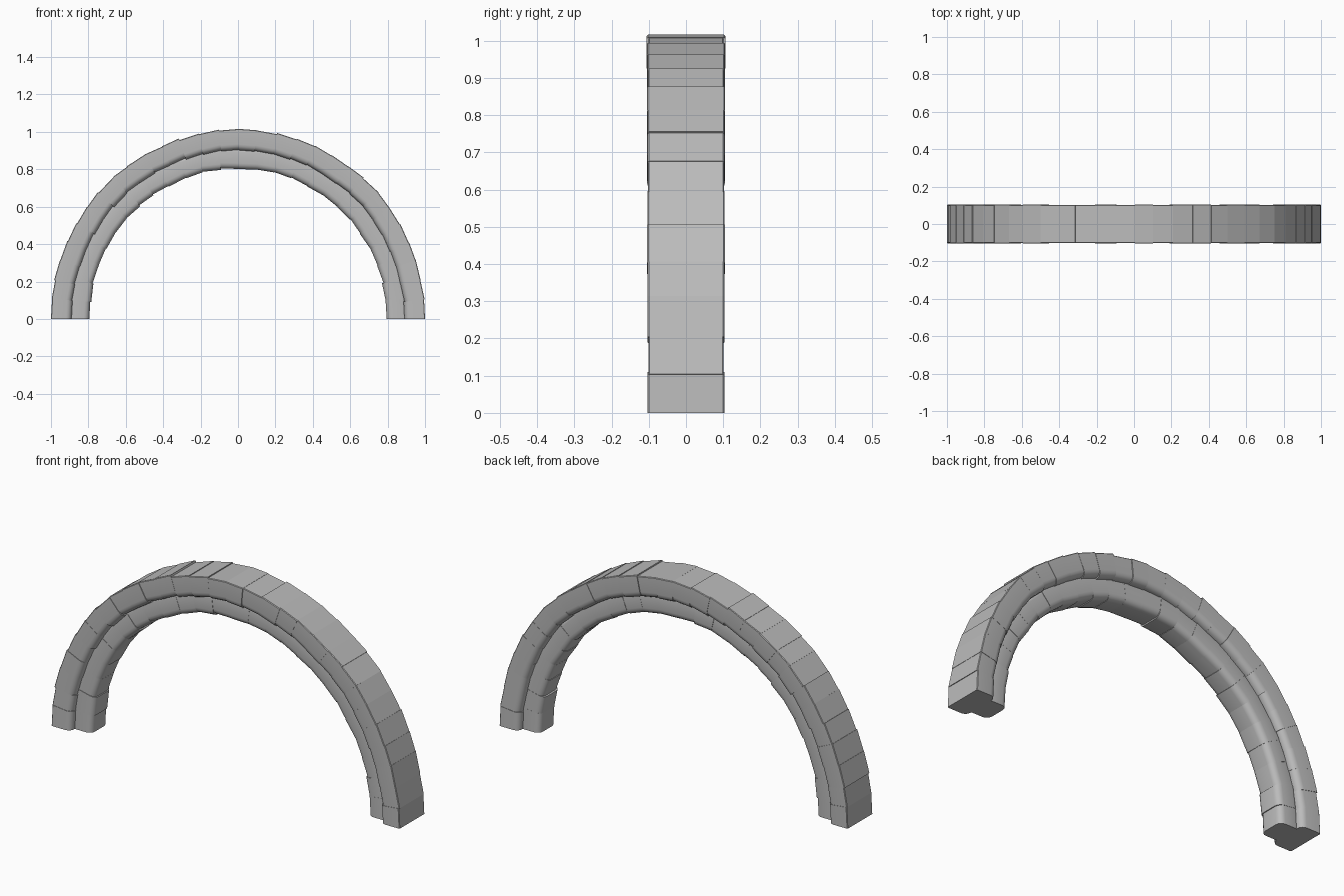
import bpy, bmesh, random
from math import sin, cos, pi

random.seed(7)
if "Cube" in bpy.data.objects:
    bpy.data.objects.remove(bpy.data.objects["Cube"], do_unlink=True)

stone = bpy.data.materials.new("grey_stone")
stone.use_nodes = True
GREY = (0.5, 0.5, 0.5, 1)
stone.diffuse_color = GREY
stone.node_tree.nodes["Principled BSDF"].inputs["Base Color"].default_value = GREY

RISE = 1.012  # the arch is slightly taller than a half circle


def section(r_in, r_out, round_in, round_out, half):
    """Cross-section as (radius, y) points, with rounded corners."""
    points = []
    corners = [(r_in, -1, 1, round_in, pi), (r_out, -1, -1, round_out, 1.5 * pi),
               (r_out, 1, -1, round_out, 0), (r_in, 1, 1, round_in, pi / 2)]
    for r, side, inward, size, start in corners:
        steps = 4 if size > 0.01 else 1
        for i in range(steps + 1):
            a = start + pi / 2 * i / steps
            points.append((r + inward * size + size * cos(a),
                           side * (half - size) + size * sin(a)))
    return points


def add_stone(bm, a0, a1, profile, mid, shift, twist, scale):
    """One wedge block between two angles, nudged and tilted a little."""
    rings = []
    for a, tilt in ((a0, -twist), (a1, twist)):
        ring = []
        for r, y in profile:
            r = mid + (r - mid) * scale + shift + tilt
            ring.append(bm.verts.new((r * cos(a), y * scale, max(0, r * sin(a) * RISE))))
        rings.append(ring)
    n = len(profile)
    for i in range(n):
        j = (i + 1) % n
        bm.faces.new((rings[0][i], rings[0][j], rings[1][j], rings[1][i]))
    bm.faces.new(rings[0][::-1])
    bm.faces.new(rings[1])


def course(name, count, r_in, r_out, round_in, round_out, half):
    """A half ring of separate stones with uneven joints."""
    bm = bmesh.new()
    profile = section(r_in, r_out, round_in, round_out, half)
    step = pi / count
    joints = [0.0]
    joints += [step * (i + random.uniform(-0.06, 0.06)) for i in range(1, count)]
    joints.append(pi)
    for i in range(count):
        foot = i in (0, count - 1)
        wobble = 0 if foot else 1
        add_stone(bm, joints[i], joints[i + 1], profile, (r_in + r_out) / 2,
                  wobble * random.uniform(-0.002, 0.003),
                  wobble * random.uniform(-0.004, 0.004),
                  1 + wobble * random.uniform(-0.02, 0.025))
    bmesh.ops.recalc_face_normals(bm, faces=bm.faces)
    mesh = bpy.data.meshes.new(name)
    bm.to_mesh(mesh)
    bm.free()
    mesh.materials.append(stone)
    obj = bpy.data.objects.new(name, mesh)
    bpy.context.collection.objects.link(obj)
    bpy.ops.object.select_all(action="DESELECT")
    obj.select_set(True)
    bpy.context.view_layer.objects.active = obj
    bpy.ops.object.shade_smooth_by_angle(angle=pi / 5)


# Outer course: crisp outside corners, rounded towards the groove
course("outer_stones", 30, 0.89, 1.0, 0.03, 0.003, 0.103)
# Inner course: set back from both faces and rounded on both edges
course("inner_stones", 26, 0.795, 0.9, 0.03, 0.015, 0.068)
